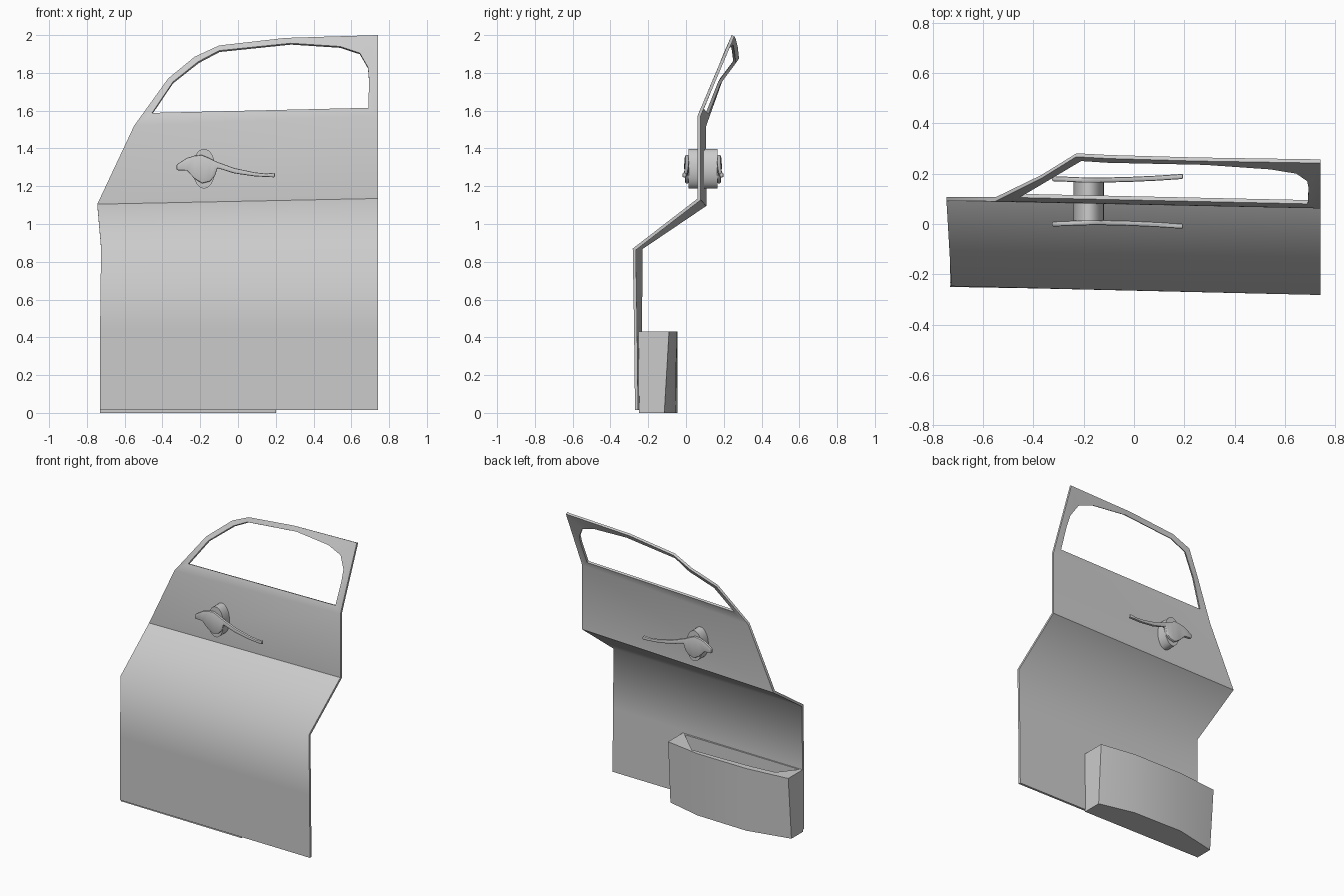
import bpy, bmesh
from math import radians

if "Cube" in bpy.data.objects:
    bpy.data.objects.remove(bpy.data.objects["Cube"])


def finish(name, bm, angle, mods=()):
    """Turn a bmesh into an object, apply modifiers, smooth by angle."""
    me = bpy.data.meshes.new(name)
    bm.to_mesh(me)
    bm.free()
    ob = bpy.data.objects.new(name, me)
    bpy.context.collection.objects.link(ob)
    bpy.ops.object.select_all(action='DESELECT')
    bpy.context.view_layer.objects.active = ob
    ob.select_set(True)
    for kind, settings in mods:
        m = ob.modifiers.new(kind.title(), kind)
        for k, v in settings.items():
            setattr(m, k, v)
        bpy.ops.object.modifier_apply(modifier=m.name)
    bpy.ops.object.shade_smooth_by_angle(angle=radians(angle), keep_sharp_edges=True)
    return ob


def loft(rings):
    """Skin a list of equal-length rings and cap both ends."""
    bm = bmesh.new()
    vs = [[bm.verts.new(p) for p in r] for r in rings]
    n = len(vs[0])
    for a, b in zip(vs, vs[1:]):
        for i in range(n):
            j = (i + 1) % n
            bm.faces.new((a[i], a[j], b[j], b[i]))
    bm.faces.new(vs[0])
    bm.faces.new(vs[-1])
    bmesh.ops.recalc_face_normals(bm, faces=bm.faces)
    return bm


# Door panel: folded lower skin, then a window frame on top
bm = bmesh.new()
rows = [((-.73, -.25, .015), (.74, -.27, .015)),
        ((-.73, -.248, .45), (.74, -.275, .45)),
        ((-.725, -.247, .875), (.74, -.282, .87)),
        ((-.745, .092, 1.105), (.74, .062, 1.135))]
outer = [(-.55, .09, 1.52), (-.37, .18, 1.77), (-.23, .267, 1.885),
         (-.10, .26, 1.945), (.25, .25, 1.985), (.74, .242, 2.0),
         (.74, .062, 1.575)]
inner = [(-.455, .105, 1.588), (-.345, .17, 1.752), (-.21, .25, 1.86),
         (-.10, .243, 1.918), (.28, .235, 1.957), (.54, .217, 1.94),
         (.645, .20, 1.905), (.688, .17, 1.83), (.694, .14, 1.76),
         (.69, .08, 1.615)]
R = [[bm.verts.new(p) for p in r] for r in rows]
O = [bm.verts.new(p) for p in outer]
I = [bm.verts.new(p) for p in inner]
R.append([O[0], O[6]])
faces = [(a[0], a[1], b[1], b[0]) for a, b in zip(R, R[1:])]
faces += [(O[i], I[i], I[i + 1], O[i + 1]) for i in range(5)]
faces += [(O[5], I[5], I[6]), (O[5], I[6], I[7]), (O[5], I[7], I[8], O[6]),
          (O[6], I[8], I[9]), (O[6], I[9], I[0], O[0])]
for f in faces:
    face = bm.faces.new(f)
    face.normal_update()
    if face.normal.y > 0:
        face.normal_flip()
bm.edges.get(R[3]).smooth = False
finish("door_panel", bm, 62,
       [('SOLIDIFY', dict(thickness=.016, offset=-1, use_even_offset=True))])

# Storage pocket: outer bottom, outer top, inner rim, inner floor
bottom = [(.2, -.25), (-.73, -.235), (-.73, -.11), (-.43, -.045), (-.05, -.055), (.2, -.115)]
top = [(.2, -.25), (-.73, -.235), (-.73, -.075), (-.43, -.045), (-.05, -.05), (.2, -.09)]
rim = [(.175, -.235), (-.71, -.225), (-.61, -.105), (-.43, -.088), (-.15, -.08), (.01, -.077)]
levels = [(bottom, 0), (top, .43), (rim, .43), (rim, .04)]
finish("door_pocket", loft([[(x, y, z) for x, y in r] for r, z in levels]), 30)

# Oval hub running through the door
bpy.ops.mesh.primitive_cylinder_add(vertices=32, radius=1, depth=.155,
                                    location=(-.18, .09, 1.293),
                                    rotation=(radians(90), 0, 0))
hub = bpy.context.object
hub.name = "handle_hub"
hub.scale = (.06, .105, 1)
bpy.ops.object.transform_apply(location=False, rotation=True, scale=True)
bpy.ops.object.shade_smooth_by_angle(angle=radians(40))

# Lever handles, outside and inside: (x, low z, high z, offset y)
stations = [(-.325, 1.285, 1.315, .0), (-.27, 1.282, 1.35, .002),
            (-.23, 1.24, 1.362, .004), (-.19, 1.215, 1.365, .005),
            (-.15, 1.225, 1.348, .006), (-.122, 1.255, 1.334, .006),
            (-.108, 1.296, 1.328, .005), (-.02, 1.268, 1.296, .003),
            (.09, 1.252, 1.273, -.002), (.15, 1.249, 1.267, -.006),
            (.195, 1.247, 1.272, -.009)]
for side, name in ((1, "outer_handle"), (-1, "inner_handle")):
    rings = []
    for x, lo, hi, y in stations:
        ring = [(y - .01, lo), (y - .01, hi), (y + .01, hi), (y + .01, lo)]
        rings.append([(x, .09 + side * (py - .09), z) for py, z in ring])
    finish(name, loft(rings), 40,
           [('BEVEL', dict(width=.006, segments=2, limit_method='ANGLE',
                           angle_limit=radians(50)))])
